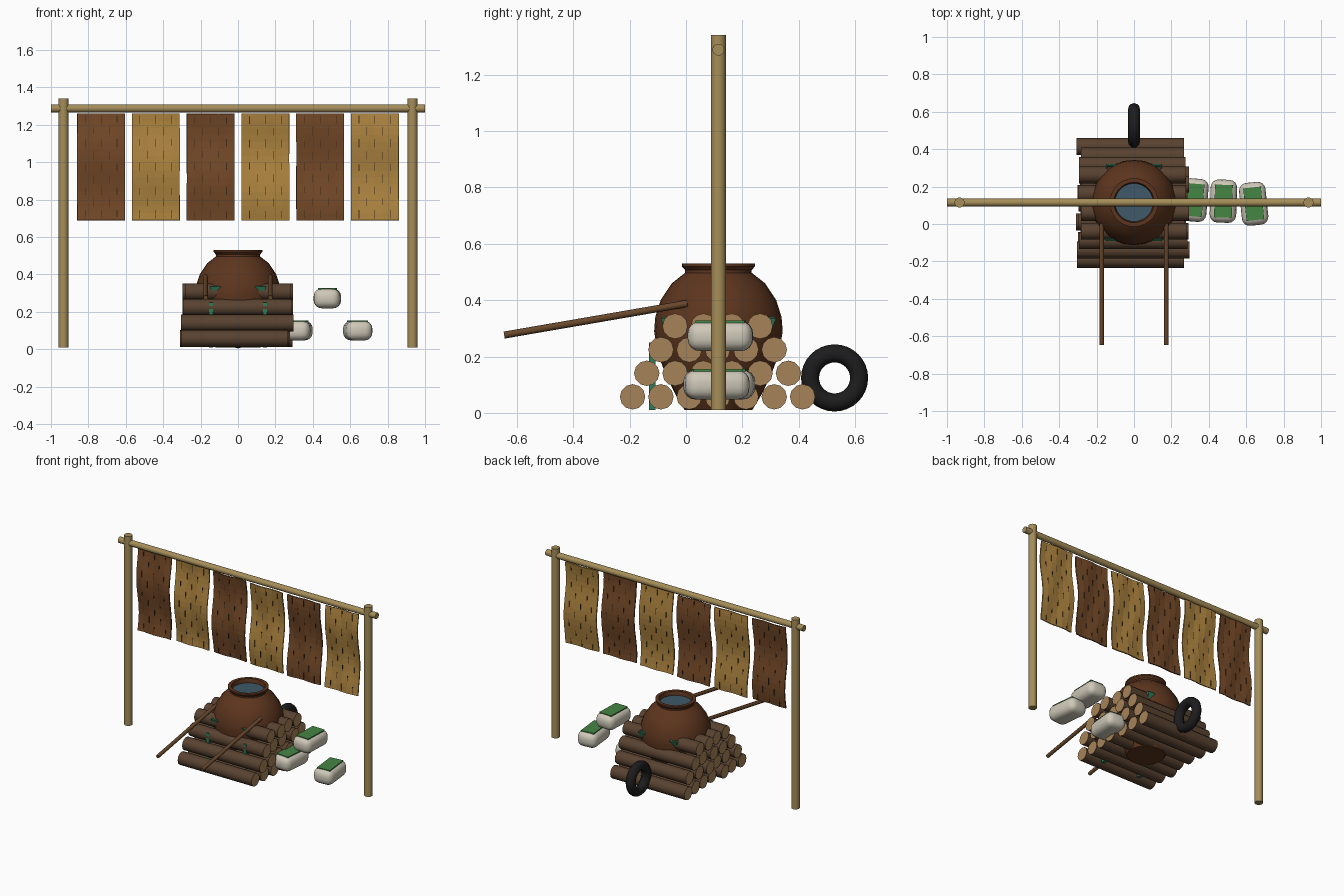
import bpy, bmesh, math, random
from mathutils import Vector, Matrix

if "Cube" in bpy.data.objects:
    bpy.data.objects.remove(bpy.data.objects["Cube"])
random.seed(4)
YC = 0.115


def mat(name, r, g, b):
    m = bpy.data.materials.new(name)
    m.diffuse_color = (r, g, b, 1)
    m.use_nodes = True
    m.node_tree.nodes["Principled BSDF"].inputs["Base Color"].default_value = m.diffuse_color
    return m


BAMBOO = mat("bamboo", 0.38, 0.27, 0.10)
BARK = mat("bark", 0.10, 0.055, 0.03)
CUT = mat("cut_wood", 0.38, 0.23, 0.10)
CLAY = mat("clay", 0.11, 0.036, 0.013)
WATER = mat("water", 0.05, 0.10, 0.14)
GREEN = mat("green_paint", 0.03, 0.20, 0.10)
HANDLE = mat("handle_wood", 0.14, 0.065, 0.025)
RUBBER = mat("rubber", 0.012, 0.012, 0.013)
SACK = mat("sack", 0.62, 0.58, 0.48)
LABEL = mat("label", 0.06, 0.24, 0.06)
BROWN = mat("brown_cloth", 0.17, 0.065, 0.02)
OCHRE = mat("ochre_cloth", 0.42, 0.23, 0.05)
DARK = mat("stitch", 0.05, 0.025, 0.01)


def finish(name, bm, mats, smooth=True):
    me = bpy.data.meshes.new(name)
    bm.to_mesh(me)
    bm.free()
    ob = bpy.data.objects.new(name, me)
    bpy.context.collection.objects.link(ob)
    for m in mats:
        me.materials.append(m)
    if smooth:
        bpy.context.view_layer.objects.active = ob
        ob.select_set(True)
        bpy.ops.object.shade_smooth_by_angle(angle=math.radians(40))
        ob.select_set(False)
    return ob


def rod(name, a, b, r, mats, sides=14):
    a, b = Vector(a), Vector(b)
    bm = bmesh.new()
    bmesh.ops.create_cone(bm, cap_ends=True, segments=sides, radius1=r, radius2=r, depth=(b - a).length)
    if len(mats) > 1:
        for f in bm.faces:
            f.material_index = 1 if len(f.verts) > 4 else 0
    q = (b - a).to_track_quat('Z', 'Y').to_matrix().to_4x4()
    bm.transform(Matrix.Translation((a + b) / 2) @ q)
    return finish(name, bm, mats)


def lathe(name, profile, m, seg=28):
    bm = bmesh.new()
    rings = [[bm.verts.new((r * math.cos(t), YC + r * math.sin(t), z))
              for t in (2 * math.pi * i / seg for i in range(seg))] for r, z in profile]
    for p, q in zip(rings, rings[1:]):
        for i in range(seg):
            j = (i + 1) % seg
            bm.faces.new((p[i], p[j], q[j], q[i]))
    bm.faces.new(rings[0][::-1])
    bm.faces.new(rings[-1])
    return finish(name, bm, [m])


def add_box(bm, c, s):
    bmesh.ops.create_cube(bm, matrix=Matrix.Translation(c) @ Matrix.Diagonal((*s, 1)))


# Drying rack
for side, x in (("left", -0.933), ("right", 0.933)):
    rod(side + "_post", (x, YC, 0.01), (x, YC, 1.34), 0.027, [BAMBOO])
rod("crossbar", (-1, YC, 1.288), (1, YC, 1.288), 0.021, [BAMBOO])

# Hanging woven cloths with short dark stitches
W, ZB, ZT, NX, NZ = 0.255, 0.69, 1.26, 6, 15


def wave(u, v, k):
    return YC + 0.012 * math.sin(v * 7.5 + k) + 0.004 * math.sin(u * 9 + v * 5 + k)


for k in range(6):
    xc = -0.732 + 0.2928 * k
    bm = bmesh.new()
    g = [[bm.verts.new((xc + (i / NX - 0.5) * W, wave(i / NX, j / NZ, k), ZB + (ZT - ZB) * j / NZ))
          for i in range(NX + 1)] for j in range(NZ + 1)]
    for j in range(NZ):
        for i in range(NX):
            bm.faces.new((g[j][i], g[j][i + 1], g[j + 1][i + 1], g[j + 1][i]))
    cloth = finish(f"cloth_{k + 1}", bm, [OCHRE if k % 2 else BROWN], False)
    sol = cloth.modifiers.new("thickness", 'SOLIDIFY')
    sol.thickness, sol.offset = 0.008, 0
    bm = bmesh.new()
    for j in range(9):
        for i in range(1 + j % 2, NX, 2):
            u, v = i / NX, (j + 0.5) / 9
            add_box(bm, (xc + (u - 0.5) * W, wave(u, v, k), ZB + (ZT - ZB) * v), (0.003, 0.013, 0.045))
    finish(f"cloth_stitches_{k + 1}", bm, [DARK], False)

# Stacked firewood
for row, n in enumerate((7, 6, 5, 4)):
    for i in range(n):
        y = 0.112 + (i - (n - 1) / 2) * 0.1005
        x0, x1 = -0.295 + random.uniform(-0.018, 0.015), 0.28 + random.uniform(-0.015, 0.018)
        z = 0.057 + row * 0.0835
        rod(f"log_{row + 1}_{i + 1}", (x0, y, z), (x1, y, z), 0.045, [BARK, CUT], 12)

# Clay water pot
lathe("pot", [(0.12, 0.01), (0.15, 0.06), (0.185, 0.13), (0.215, 0.21), (0.228, 0.29), (0.224, 0.34),
              (0.205, 0.40), (0.165, 0.46), (0.118, 0.497), (0.118, 0.507), (0.13, 0.52), (0.13, 0.53),
              (0.108, 0.53), (0.102, 0.505), (0.102, 0.49)], CLAY)
lathe("water", [(0.103, 0.498), (0.103, 0.502)], WATER)

# Barrow tray: tapered open box
bm = bmesh.new()
rings = [[bm.verts.new((sx * hx, YC + sy * hy, z)) for sx, sy in ((-1, -1), (1, -1), (1, 1), (-1, 1))]
         for hx, hy, z in ((0.10, 0.14, 0.17), (0.15, 0.205, 0.335))]
bm.faces.new(rings[0][::-1])
for i in range(4):
    j = (i + 1) % 4
    bm.faces.new((rings[0][i], rings[0][j], rings[1][j], rings[1][i]))
tray = finish("barrow_tray", bm, [GREEN], False)
tray.modifiers.new("thickness", 'SOLIDIFY').thickness = 0.01

# Barrow legs and handles
for side, s in (("left", -1), ("right", 1)):
    bm = bmesh.new()
    add_box(bm, (s * 0.145, -0.12, 0.13), (0.022, 0.024, 0.24))
    finish(side + "_leg", bm, [GREEN], False)
    rod(side + "_handle", (s * 0.173, 0.005, 0.388), (s * 0.173, -0.645, 0.276), 0.0125, [HANDLE], 10)

# Barrow tyre
bpy.ops.mesh.primitive_torus_add(major_segments=32, minor_segments=12, major_radius=0.087, minor_radius=0.032,
                                 location=(0, 0.527, 0.124), rotation=(0, math.pi / 2, 0))
tyre = bpy.context.object
tyre.name = "tyre"
tyre.data.materials.append(RUBBER)
bpy.ops.object.shade_smooth_by_angle(angle=math.radians(60))
tyre.select_set(False)

# Sacks with green panels
for k, (x, y, z, rot) in enumerate(((0.322, 0.128, 0.1, -5), (0.478, 0.122, 0.272, -2), (0.64, 0.108, 0.1, 6))):
    for name, size, dz, bev, m in (("sack", (0.142, 0.23, 0.105), 0, 0.042, SACK),
                                   ("sack_panel", (0.095, 0.175, 0.008), 0.051, 0, LABEL)):
        bm = bmesh.new()
        add_box(bm, (0, 0, dz), size)
        if bev:
            bmesh.ops.bevel(bm, geom=bm.edges[:], offset=bev, segments=4, profile=0.5, affect='EDGES')
        ob = finish(f"{name}_{k + 1}", bm, [m], bev > 0)
        ob.location = (x, y, z)
        ob.rotation_euler.z = math.radians(rot)
